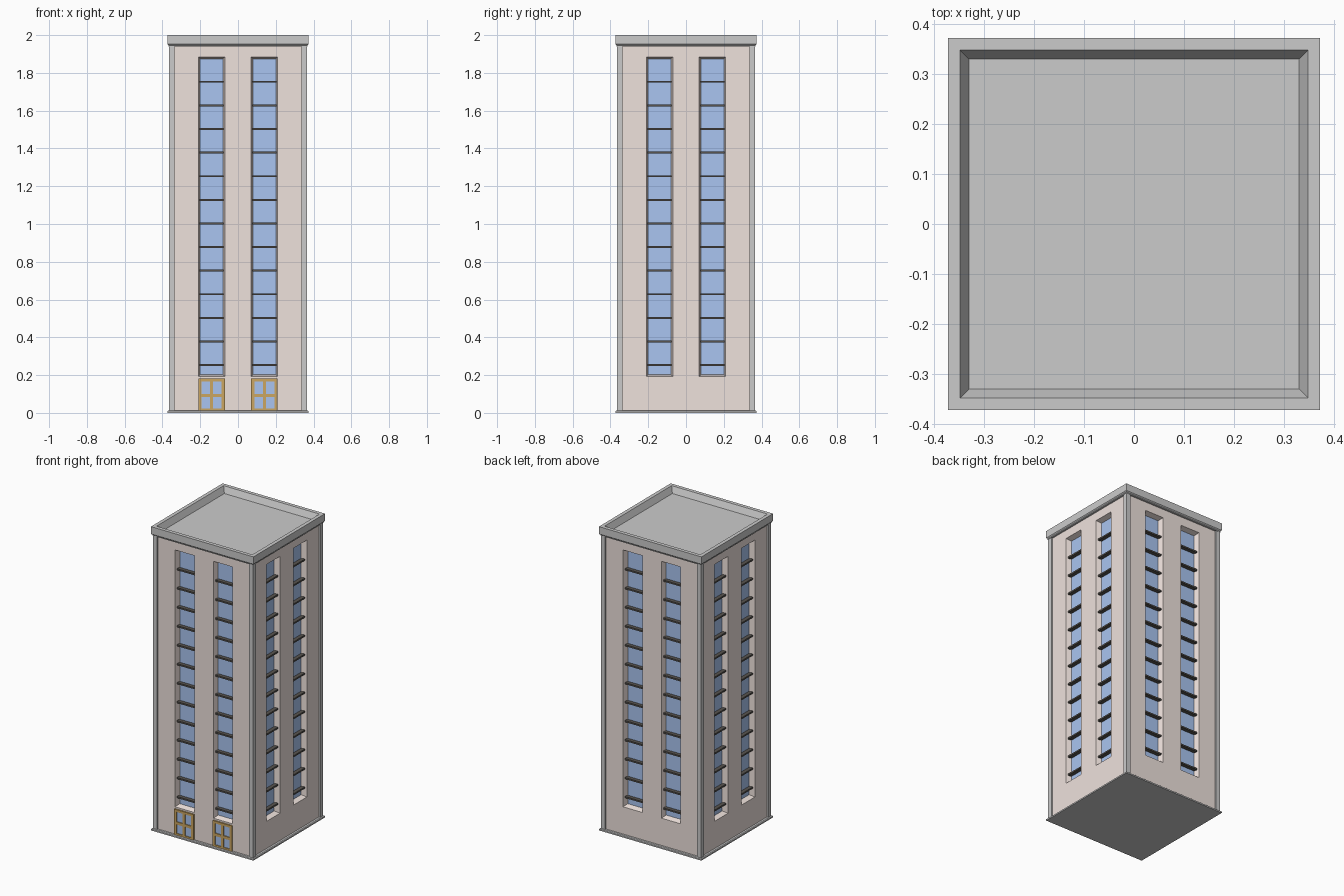
import bpy, bmesh, math
from mathutils import Matrix, Vector

if "Cube" in bpy.data.objects:
    bpy.data.objects.remove(bpy.data.objects["Cube"])

WALL, GLASS_Y, HALF = 0.355, 0.32, 0.373
WIN_X, WIN_Z = (0.07, 0.21), (0.192, 1.883)   # outer edge of one window strip
TAPER = 0.01


def material(name, color):
    m = bpy.data.materials.new(name)
    m.diffuse_color = (*color, 1)
    m.use_nodes = True
    m.node_tree.nodes["Principled BSDF"].inputs["Base Color"].default_value = m.diffuse_color
    return m


wall_mat = material("wall_pink", (0.86, 0.76, 0.72))
glass_mat = material("glass_blue", (0.40, 0.56, 0.88))
bar_mat = material("bar_dark", (0.10, 0.09, 0.08))
door_mat = material("door_wood", (0.60, 0.38, 0.12))


def finish(name, bm, mat=None):
    mesh = bpy.data.meshes.new(name)
    bm.to_mesh(mesh)
    bm.free()
    if mat:
        mesh.materials.append(mat)
    ob = bpy.data.objects.new(name, mesh)
    bpy.context.collection.objects.link(ob)
    return ob


def box(bm, x, y, z, rot=Matrix()):
    size = Matrix.Diagonal((x[1] - x[0], y[1] - y[0], z[1] - z[0], 1))
    mid = Vector((sum(x) / 2, sum(y) / 2, sum(z) / 2))
    bmesh.ops.create_cube(bm, size=1, matrix=rot @ Matrix.Translation(mid) @ size)


def rect(x0, x1, y, z0, z1):
    return [(x0, y, z0), (x1, y, z0), (x1, y, z1), (x0, y, z1)]


def square_loft(name, profile):
    # stacks square rings (half width, z) and closes both ends
    bm = bmesh.new()
    rings = [[bm.verts.new((sx * h, sy * h, z))
              for sx, sy in ((-1, -1), (1, -1), (1, 1), (-1, 1))] for h, z in profile]
    for a, b in zip(rings, rings[1:]):
        for i in range(4):
            j = (i + 1) % 4
            bm.faces.new((a[i], a[j], b[j], b[i]))
    bm.faces.new(rings[0][::-1])
    bm.faces.new(rings[-1])
    return finish(name, bm)


sides = [Matrix.Rotation(math.radians(90 * k), 4, 'Z') for k in range(4)]
strips = [(-WIN_X[1], -WIN_X[0]), WIN_X]

# Walls: a panel grid per side, with tapered reveals around the window strips
bm = bmesh.new()
xs = [-WALL, -WIN_X[1], -WIN_X[0], WIN_X[0], WIN_X[1], WALL]
zs = [0.008, *WIN_Z, 1.945]
for rot in sides:
    def face(points):
        bm.faces.new([bm.verts.new(rot @ Vector(p)) for p in points])
    for i in range(5):
        for j in range(3):
            outer = rect(xs[i], xs[i + 1], -WALL, zs[j], zs[j + 1])
            if i in (1, 3) and j == 1:
                inner = rect(xs[i] + TAPER, xs[i + 1] - TAPER, -GLASS_Y,
                             zs[j] + TAPER, zs[j + 1] - TAPER)
                for k in range(4):
                    n = (k + 1) % 4
                    face((outer[k], outer[n], inner[n], inner[k]))
            else:
                face(outer)
bmesh.ops.remove_doubles(bm, verts=bm.verts, dist=0.0001)
bmesh.ops.dissolve_limit(bm, angle_limit=0.01, verts=bm.verts, edges=bm.edges)
finish("walls", bm, wall_mat)

# Window glass and floor bars on all four sides
glass, bars = bmesh.new(), bmesh.new()
for rot in sides:
    for x0, x1 in strips:
        box(glass, (x0 + TAPER, x1 - TAPER), (-GLASS_Y, -GLASS_Y + 0.01),
            (WIN_Z[0] + TAPER, WIN_Z[1] - TAPER), rot)
        for k in range(13):
            z = 0.253 + 0.125 * k
            box(bars, (x0 + 0.006, x1 - 0.006), (-0.345, -GLASS_Y + 0.005),
                (z - 0.005, z + 0.005), rot)
finish("window_glass", glass, glass_mat)
finish("window_bars", bars, bar_mat)

# Two front doors: wooden grid frame with four panes each
frame, panes = bmesh.new(), bmesh.new()
for x0, x1 in strips:
    mid = (x0 + x1) / 2
    y = (-0.364, -0.35)
    for a, b in ((x0, x0 + 0.017), (mid - 0.008, mid + 0.008), (x1 - 0.017, x1)):
        box(frame, (a, b), y, (0.01, 0.181))
    for lo, hi in ((0.01, 0.024), (0.083, 0.101), (0.166, 0.181)):
        box(frame, (x0 + 0.017, mid - 0.008), y, (lo, hi))
        box(frame, (mid + 0.008, x1 - 0.017), y, (lo, hi))
    box(panes, (x0 + 0.01, x1 - 0.01), (-0.358, -0.351), (0.015, 0.175))
finish("door_frames", frame, door_mat)
finish("door_glass", panes, glass_mat)

# Corner pillars
bm = bmesh.new()
for rot in sides:
    box(bm, (0.335, 0.365), (-0.365, -0.335), (0.008, 1.945), rot)
finish("corner_pillars", bm)

# Base slab and roof cap with sloped parapet
square_loft("base_slab", [(HALF, 0), (HALF, 0.009), (0.368, 0.013)])
square_loft("roof_cap", [(0.367, 1.94), (0.367, 1.946), (HALF, 1.952), (HALF, 2.0),
                         (0.349, 2.0), (0.331, 1.96)])
